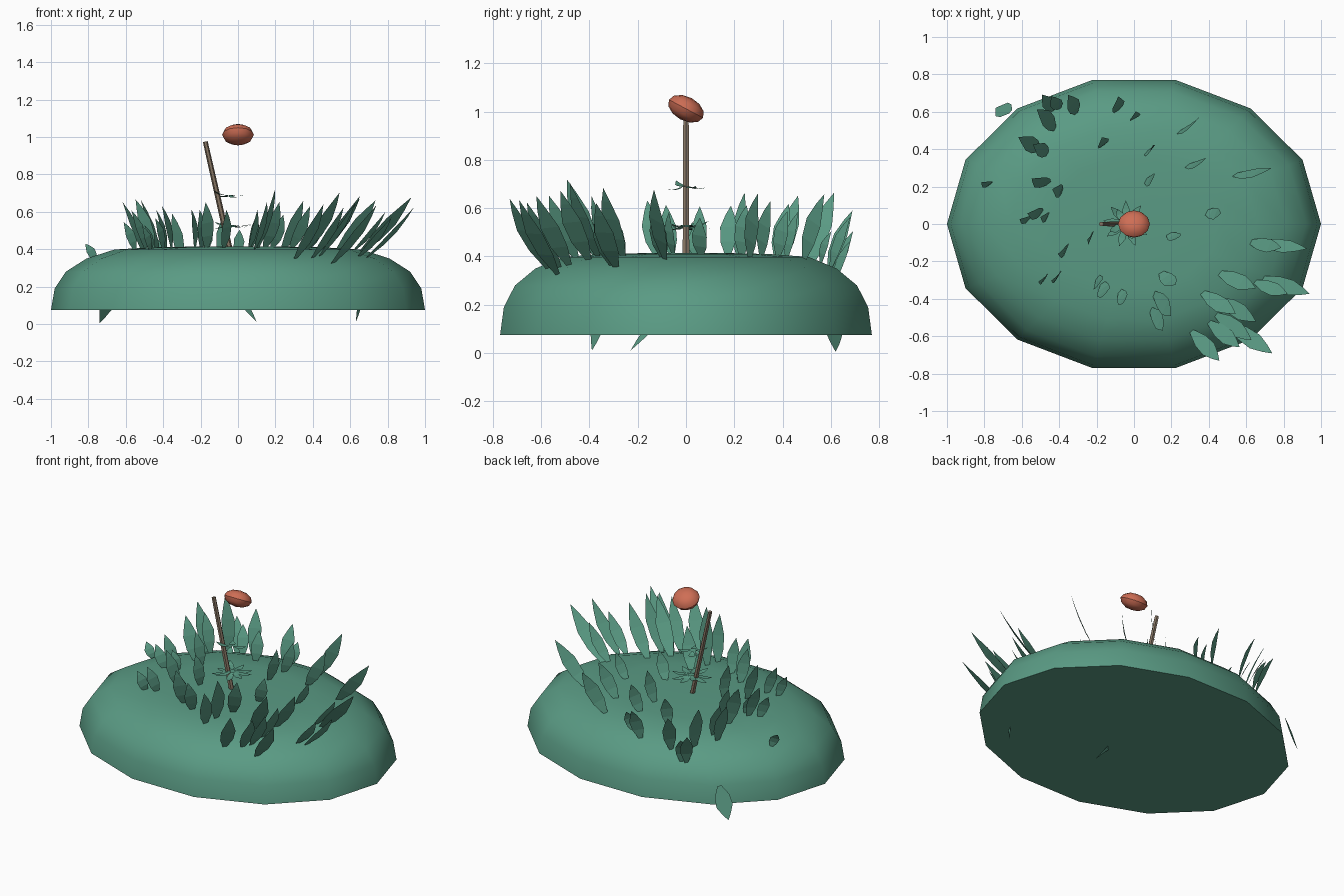
import bpy, math, random
from mathutils import Vector, Matrix

if "Cube" in bpy.data.objects:
    bpy.data.objects.remove(bpy.data.objects["Cube"])

random.seed(4)
SY = 0.79  # mound depth relative to its width


def material(name, rgb):
    m = bpy.data.materials.new(name)
    m.diffuse_color = (*rgb, 1)
    m.use_nodes = True
    m.node_tree.nodes["Principled BSDF"].inputs["Base Color"].default_value = m.diffuse_color
    return m


GREEN = material("grass_green", (0.102, 0.327, 0.231))
CORAL = material("coral_red", (0.62, 0.156, 0.091))
BROWN = material("stem_brown", (0.24, 0.18, 0.127))


def add_mesh(name, verts, faces, mat):
    me = bpy.data.meshes.new(name)
    me.from_pydata(verts, [], faces)
    me.materials.append(mat)
    ob = bpy.data.objects.new(name, me)
    bpy.context.collection.objects.link(ob)
    return ob


def smooth(ob, deg):
    bpy.ops.object.select_all(action='DESELECT')
    ob.select_set(True)
    bpy.context.view_layer.objects.active = ob
    bpy.ops.object.shade_smooth_by_angle(angle=math.radians(deg))


# Mound: 14-sided oval dome with a flat underside
PROFILE = [(1, .075), (.98, .19), (.92, .28), (.81, .35), (.66, .398), (.45, .41), (.22, .414)]
N = 14
verts = [(r * math.cos(math.tau * i / N), SY * r * math.sin(math.tau * i / N), z)
         for r, z in PROFILE for i in range(N)]
faces = [tuple(reversed(range(N)))]
for k in range(len(PROFILE) - 1):
    for i in range(N):
        j = (i + 1) % N
        faces.append((k * N + i, k * N + j, k * N + N + j, k * N + N + i))
top = len(verts)
verts.append((0, 0, .415))
faces += [(top - N + i, top - N + (i + 1) % N, top) for i in range(N)]
smooth(add_mesh("mound", verts, faces, GREEN), 40)


def ground(x, y):
    """Height of the mound surface."""
    r = math.hypot(x, y / SY)
    for (r1, z1), (r0, z0) in zip(PROFILE, PROFILE[1:]):
        if r0 <= r <= r1:
            return z0 + (z1 - z0) * (r - r0) / (r1 - r0)
    return .414 if r < .3 else .075


# Leaf blade: narrow foot, broad middle, pointed tip, slight bow
BLADE = [(0, .25), (.3, .9), (.58, 1), (.82, .5)]


def blade(verts, faces, base, tip, side, width, bow):
    base, tip = Vector(base), Vector(tip)
    axis = tip - base
    side = Vector(side)
    side = (side - axis * side.dot(axis) / axis.length_squared).normalized()
    nrm = side.cross(axis).normalized()
    s = len(verts)
    for t, w in BLADE:
        p = base + axis * t + nrm * bow * 4 * t * (1 - t)
        verts += [p - side * width * w / 2, p + side * width * w / 2]
    verts.append(tip)
    for k in range(len(BLADE) - 1):
        a = s + 2 * k
        faces.append((a, a + 1, a + 3, a + 2))
    a = s + 2 * len(BLADE) - 2
    faces.append((a, a + 1, a + 2))


# Scattered blades: x, y of the middle, rise
LEAVES = [
    (-.46, .65, .2), (-.42, .65, .16), (-.33, .64, .24), (-.09, .64, .2), (0, .58, .12),
    (.29, .53, .26), (-.47, .56, .3), (-.56, .43, .27), (-.5, .40, .22), (-.17, .44, .18),
    (.08, .40, .18), (.33, .33, .22), (.63, .28, .26), (-.79, .22, .08), (-.5, .23, .26),
    (-.41, .18, .2), (.08, .24, .2), (.42, .06, .15), (.70, -.11, .2), (.79, -.11, .28),
    (-.58, .03, .14), (-.53, .06, .2), (-.48, .04, .12), (-.38, -.14, .22), (-.24, -.07, .2),
    (.21, -.06, .17), (-.49, -.29, .12), (-.42, -.28, .16), (-.2, -.31, .2), (-.17, -.35, .24),
    (-.07, -.39, .2), (.18, -.29, .24), (.15, -.43, .31), (.12, -.51, .25), (.55, -.3, .28),
    (.45, -.42, .3), (.55, -.46, .28), (.73, -.34, .2), (.81, -.33, .26), (.53, -.55, .28),
    (.62, -.61, .3), (.38, -.65, .28), (.48, -.59, .26)]
verts, faces = [], []
for x, y, h in LEAVES:
    k = h / .26
    dx, dy = (.04 + .27 * x) * k, (-.02 + .2 * y) * k
    bx, by = x - dx / 2, y - dy / 2
    bz = ground(bx, by) - .015
    yaw = math.radians(50) + random.uniform(-.4, .4)
    blade(verts, faces, (bx, by, bz), (x + dx / 2, y + dy / 2, bz + h + .015),
          (math.cos(yaw), math.sin(yaw), 0), .045 + .15 * h, .012)

# Three blades hanging below the rim
blade(verts, faces, (-.66, .60, .2), (-.74, .62, .005), (.7, .7, 0), .10, 0)
blade(verts, faces, (.68, -.34, .24), (.63, -.39, .01), (.4, .9, 0), .06, 0)
blade(verts, faces, (-.05, -.05, .22), (.1, -.23, .01), (.7, .7, 0), .06, 0)
add_mesh("grass_blades", verts, faces, GREEN)

# Two whorls of small leaves round the stem
verts, faces = [], []
for cx, z, count, reach in ((-.04, .53, 9, .125), (-.05, .69, 4, .09)):
    for i in range(count):
        a = math.tau * (i + .3) / count
        c, s = math.cos(a), math.sin(a)
        blade(verts, faces, (cx + .015 * c, .015 * s, z),
              (cx + reach * c, reach * s, z + random.uniform(-.02, .025)),
              (-s, c, 0), .038, .008)
add_mesh("stem_leaves", verts, faces, GREEN)

# Leaning stem
foot, head = Vector((-.04, 0, .38)), Vector((-.175, 0, .975))
bpy.ops.mesh.primitive_cone_add(vertices=6, radius1=.016, radius2=.013, depth=(head - foot).length)
stem = bpy.context.object
stem.name = "stem"
stem.data.transform(Matrix.Translation((foot + head) / 2) @
                    (head - foot).to_track_quat('Z', 'Y').to_matrix().to_4x4())
stem.data.materials.append(BROWN)
smooth(stem, 30)

# Flattened, tilted bloom
bpy.ops.mesh.primitive_uv_sphere_add(segments=12, ring_count=6, radius=1)
bloom = bpy.context.object
bloom.name = "bloom"
bloom.data.transform(Matrix.Translation((0, 0, 1.012)) @
                     Matrix.Rotation(math.radians(-28), 4, 'X') @
                     Matrix.Diagonal((.085, .08, .05, 1)))
bloom.data.materials.append(CORAL)
smooth(bloom, 40)
